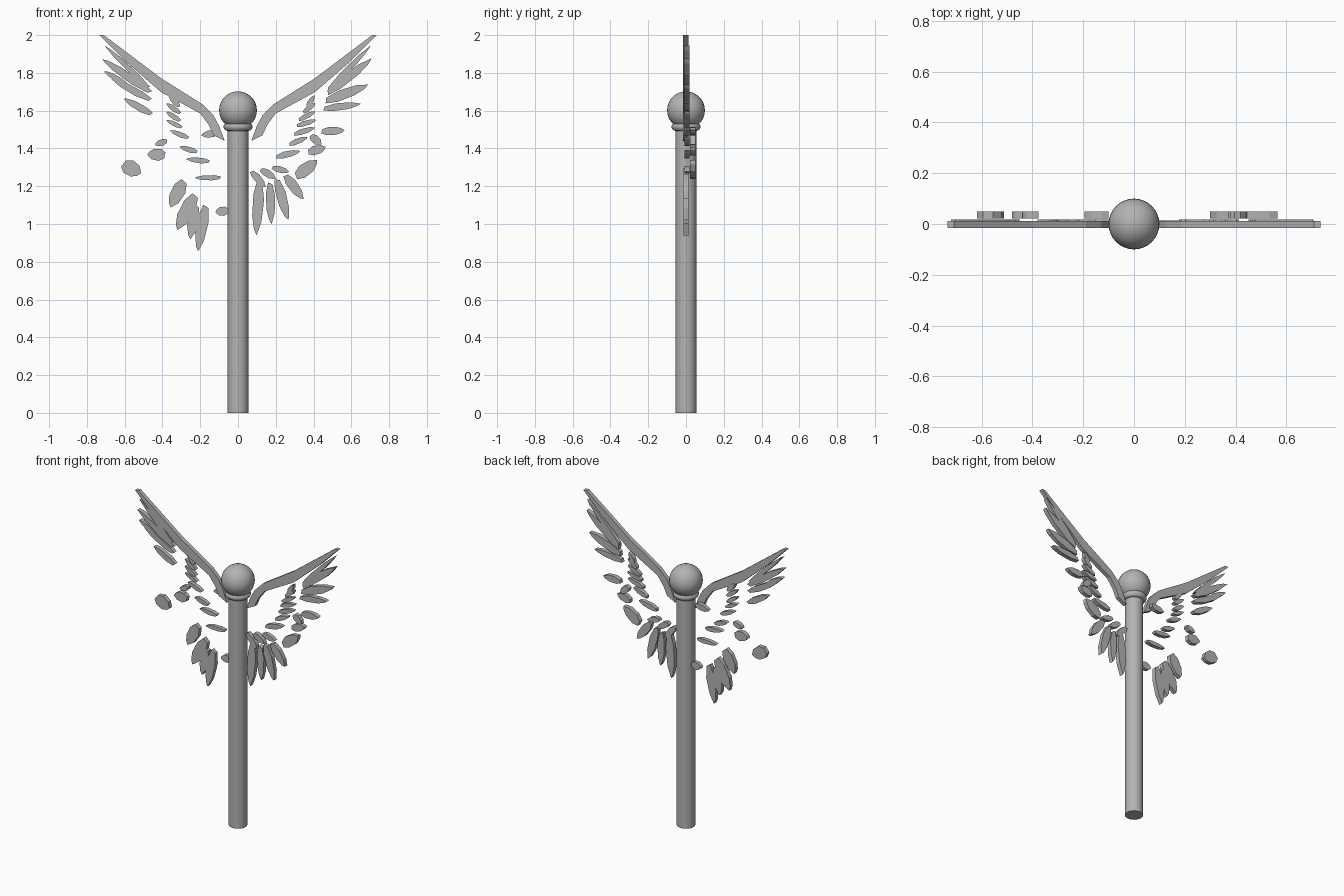
import bpy, bmesh, math
from mathutils import Vector

# Dark grey metal
GREY = bpy.data.materials.new("dark_grey")
GREY.diffuse_color = (.45, .45, .45, 1)


def slab(bm, pts, y0, y1):
    """Extrude an x,z outline from y0 to y1."""
    face = bm.faces.new([bm.verts.new((x, y0, z)) for x, z in pts])
    new = bmesh.ops.extrude_face_region(bm, geom=[face])["geom"]
    verts = [g for g in new if isinstance(g, bmesh.types.BMVert)]
    bmesh.ops.translate(bm, verts=verts, vec=(0, y1 - y0, 0))


def finish(bm, name):
    bmesh.ops.recalc_face_normals(bm, faces=bm.faces)
    me = bpy.data.meshes.new(name)
    bm.to_mesh(me)
    bm.free()
    me.materials.append(GREY)
    bpy.context.collection.objects.link(bpy.data.objects.new(name, me))


# Feather outline as (fraction of length, fraction of width)
LEAF = [(0, -.22), (.25, -.47), (.65, -.45), (.9, -.2), (1, .06),
        (.75, .4), (.35, .5), (.05, .25)]


def feathers(name, rows, y0, y1):
    """Each row: root x, z, tip x, z, width."""
    bm = bmesh.new()
    for x0, z0, x1, z1, w in rows:
        a, b = Vector((x0, z0)), Vector((x1, z1))
        d = b - a
        n = Vector((-d.y, d.x)).normalized() * w
        slab(bm, [a + d * t + n * s for t, s in LEAF], y0, y1)
    finish(bm, name)


def smooth(name):
    ob = bpy.context.object
    ob.name = name
    ob.data.materials.append(GREY)
    bpy.ops.object.shade_smooth_by_angle()


# Pole, collar and ball
bpy.ops.mesh.primitive_cylinder_add(vertices=32, radius=.055, depth=1.52, location=(0, 0, .76))
smooth("pole")
bpy.ops.mesh.primitive_torus_add(major_segments=32, minor_segments=12, major_radius=.055,
                                 minor_radius=.022, location=(0, 0, 1.515))
smooth("collar")
bpy.ops.mesh.primitive_uv_sphere_add(segments=32, ring_count=16, radius=.1, location=(0, 0, 1.602))
smooth("ball")

# Leading edges of both wings
ARM = [(.735, 2), (.71, 2), (.405, 1.77), (.19, 1.635), (.13, 1.575), (.10, 1.52), (.07, 1.44),
       (.13, 1.47), (.155, 1.525), (.20, 1.585), (.41, 1.70), (.60, 1.865)]
bm = bmesh.new()
for s in (1, -1):
    slab(bm, [(s * x, z) for x, z in ARM], -.015, .012)
finish(bm, "wing_arms")

# Long outer feathers
feathers("right_outer_feathers", [
    (.47, 1.705, .705, 1.945, .03), (.47, 1.69, .71, 1.875, .05),
    (.46, 1.65, .69, 1.735, .055), (.45, 1.61, .65, 1.635, .04)], -.01, .018)
feathers("left_outer_feathers", [
    (-.47, 1.72, -.705, 1.945, .03), (-.46, 1.695, -.72, 1.875, .045),
    (-.59, 1.74, -.71, 1.81, .03), (-.46, 1.655, -.67, 1.77, .04),
    (-.455, 1.58, -.605, 1.665, .04)], -.01, .018)

# Small inner feathers
feathers("right_inner_feathers", [
    (.365, 1.62, .405, 1.68, .028), (.345, 1.59, .41, 1.64, .028),
    (.32, 1.55, .41, 1.595, .028), (.31, 1.52, .415, 1.55, .028),
    (.295, 1.475, .41, 1.51, .03), (.27, 1.42, .37, 1.46, .03),
    (.20, 1.355, .33, 1.385, .035), (.18, 1.30, .27, 1.275, .035)], -.008, .018)
feathers("left_inner_feathers", [
    (-.31, 1.62, -.365, 1.68, .03), (-.305, 1.585, -.38, 1.64, .028),
    (-.305, 1.545, -.38, 1.595, .028), (-.295, 1.51, -.38, 1.55, .025),
    (-.26, 1.455, -.36, 1.495, .028), (-.215, 1.38, -.31, 1.41, .03),
    (-.15, 1.33, -.275, 1.345, .03), (-.09, 1.245, -.23, 1.245, .028),
    (-.05, 1.07, -.12, 1.065, .05)], -.008, .018)

# Broad lower feathers
feathers("right_lower_feathers", [
    (.115, 1.23, .095, .94, .06), (.17, 1.22, .175, 1.0, .05),
    (.205, 1.24, .265, 1.02, .055), (.25, 1.26, .345, 1.13, .055),
    (.07, 1.28, .145, 1.195, .04), (.12, 1.29, .20, 1.24, .04)], -.014, .014)
feathers("left_lower_feathers", [
    (-.285, 1.23, -.36, 1.09, .075), (-.225, 1.155, -.325, .97, .08),
    (-.22, 1.1, -.255, .92, .06), (-.17, 1.1, -.215, .855, .06)], -.014, .014)

# Loose fragments behind the wings
feathers("rear_fragments", [
    (.44, 1.49, .565, 1.495, .045), (.37, 1.38, .465, 1.405, .05),
    (.305, 1.25, .42, 1.335, .07), (.385, 1.47, .44, 1.42, .045),
    (-.61, 1.32, -.515, 1.265, .085), (-.385, 1.365, -.48, 1.37, .065),
    (-.375, 1.44, -.44, 1.42, .035), (-.10, 1.485, -.195, 1.47, .04)], .022, .05)
